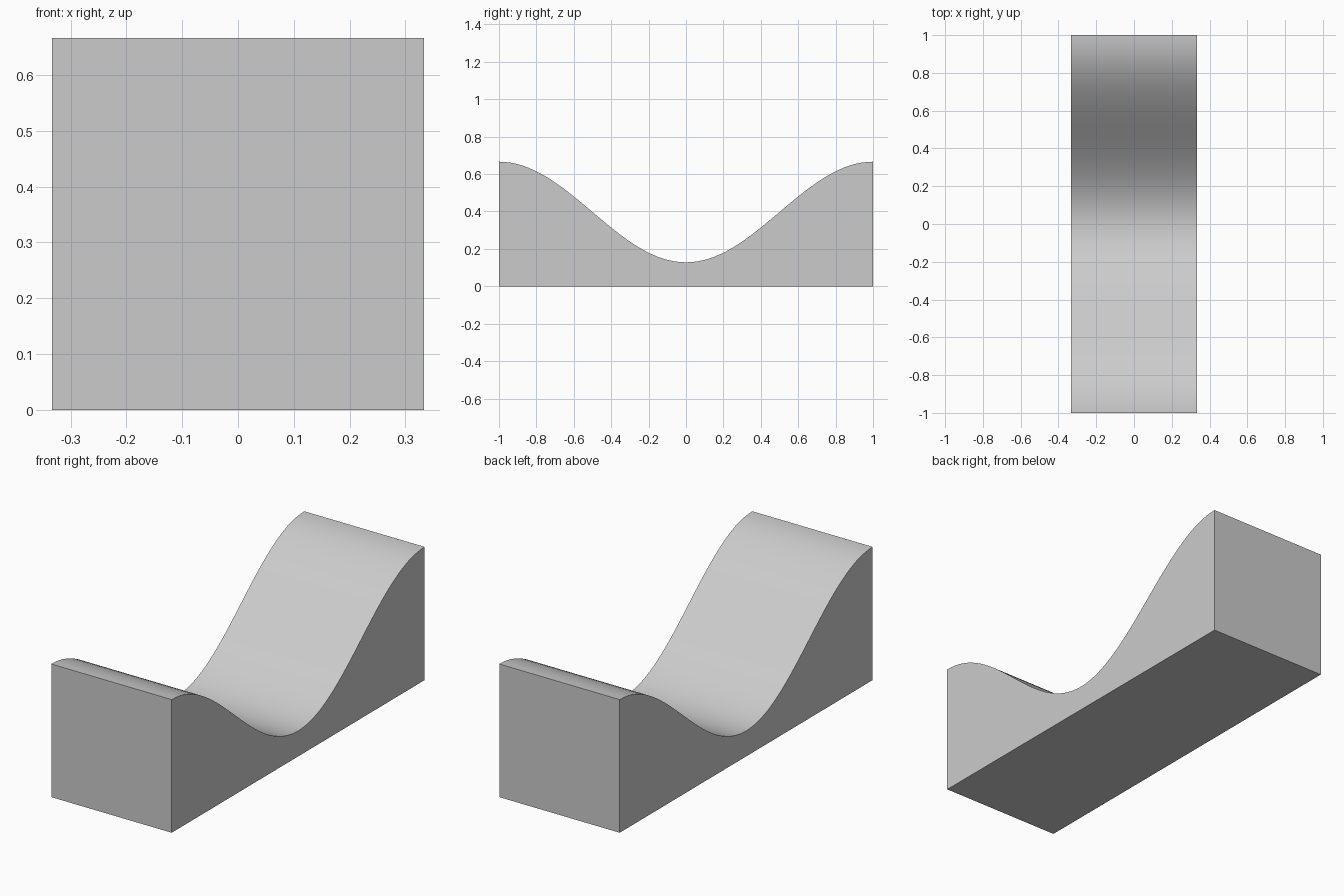
import bpy, bmesh, math

if "Cube" in bpy.data.objects:
    bpy.data.objects.remove(bpy.data.objects["Cube"])

HALF_W, HIGH, LOW, SEGS = 1 / 3, 0.666, 0.128, 64

# Side profile: flat base with a cosine dip along the top
profile = [(-1.0, 0.0), (1.0, 0.0)]
for i in range(SEGS + 1):
    y = 1 - 2 * i / SEGS
    z = (HIGH + LOW) / 2 - (HIGH - LOW) / 2 * math.cos(math.pi * y)
    profile.append((y, z))

# Extrude the profile across the width
bm = bmesh.new()
side = bm.faces.new([bm.verts.new((-HALF_W, y, z)) for y, z in profile])
ext = bmesh.ops.extrude_face_region(bm, geom=[side], use_keep_orig=True)
moved = [v for v in ext["geom"] if isinstance(v, bmesh.types.BMVert)]
bmesh.ops.translate(bm, verts=moved, vec=(2 * HALF_W, 0, 0))
bmesh.ops.recalc_face_normals(bm, faces=bm.faces[:])

mesh = bpy.data.meshes.new("curved_block")
bm.to_mesh(mesh)
bm.free()
block = bpy.data.objects.new("curved_block", mesh)
bpy.context.collection.objects.link(block)

# Smooth the dip, keep the block edges sharp
bpy.context.view_layer.objects.active = block
block.select_set(True)
bpy.ops.object.shade_smooth_by_angle(angle=math.radians(30))
